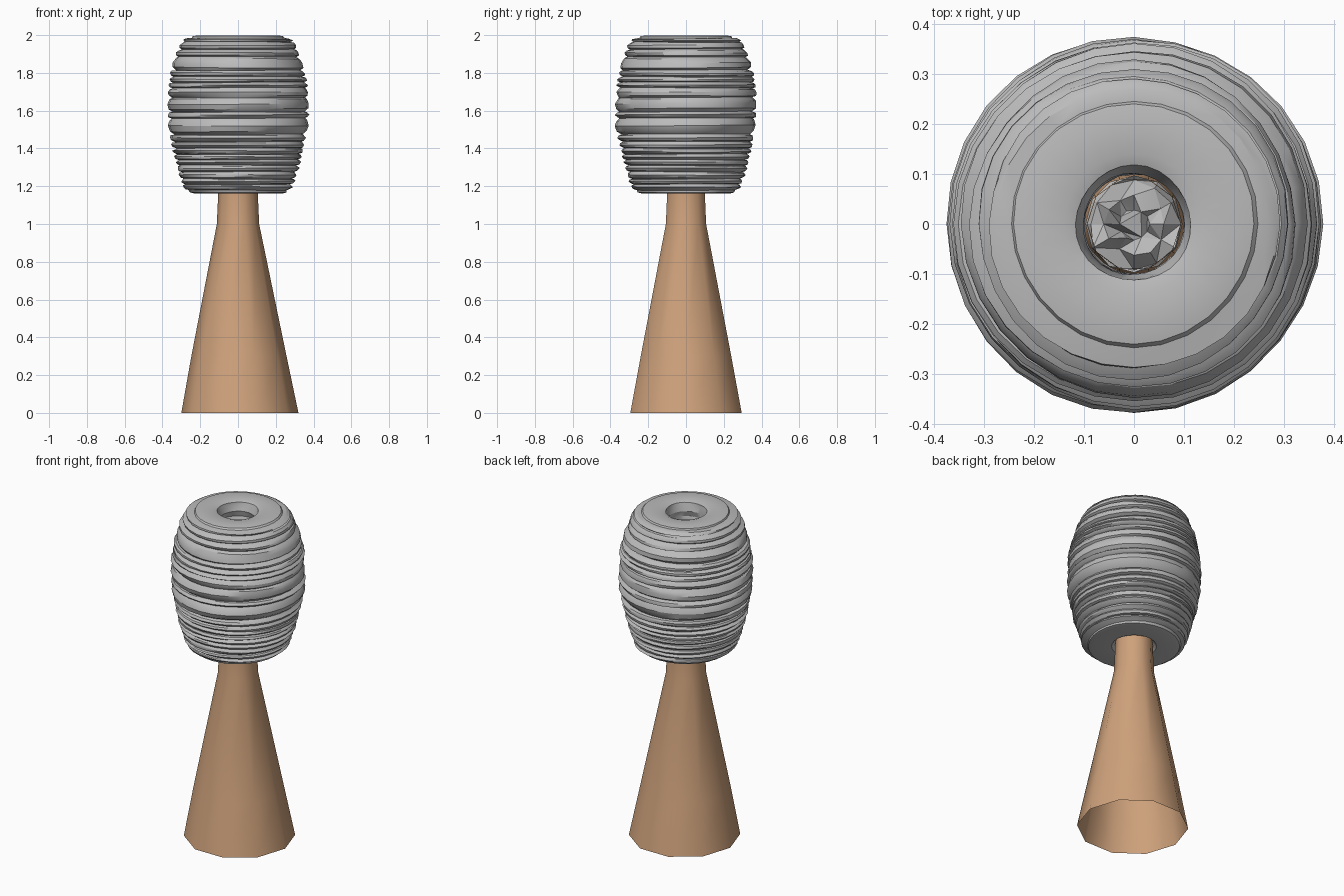
import bpy, bmesh, random
from math import sin, cos, pi, tau

random.seed(4)
if "Cube" in bpy.data.objects:
    bpy.data.objects.remove(bpy.data.objects["Cube"])


def material(name, rgb):
    m = bpy.data.materials.new(name)
    m.use_nodes = True
    m.diffuse_color = (*rgb, 1)
    m.node_tree.nodes["Principled BSDF"].inputs["Base Color"].default_value = (*rgb, 1)
    return m


def finish(name, bm, mat, angle):
    mesh = bpy.data.meshes.new(name)
    bm.to_mesh(mesh)
    bm.free()
    ob = bpy.data.objects.new(name, mesh)
    bpy.context.collection.objects.link(ob)
    mesh.materials.append(mat)
    bpy.ops.object.select_all(action="DESELECT")
    bpy.context.view_layer.objects.active = ob
    ob.select_set(True)
    bpy.ops.object.shade_smooth_by_angle(angle=angle)
    return ob


def loft(bm, rings, closed=False):
    """Join rings of points, each given as a list of coordinates."""
    loops = [[bm.verts.new(p) for p in ring] for ring in rings]
    pairs = list(zip(loops, loops[1:]))
    if closed:
        pairs.append((loops[-1], loops[0]))
    for a, b in pairs:
        for i in range(len(a)):
            j = (i + 1) % len(a)
            bm.faces.new((a[i], a[j], b[j], b[i]))


def circle(r, z, sides, wobble=0.0, lift=0.0, shift=0.0):
    p, q = random.uniform(0, tau), random.uniform(0, tau)
    ring = []
    for i in range(sides):
        t = tau * i / sides
        rr = r + wobble * (sin(t + p) + sin(3 * t + q)) / 2
        ring.append((shift + rr * cos(t), rr * sin(t), z + lift * sin(t + q)))
    return ring


def envelope(z):
    """Outer radius of the wound thread at a given height."""
    pts = [(1.16, .265), (1.2, .29), (1.3, .322), (1.4, .345), (1.52, .37), (1.62, .372),
           (1.74, .366), (1.83, .348), (1.9, .325), (1.96, .3), (2.0, .26)]
    for (a, ra), (b, rb) in zip(pts, pts[1:]):
        if z <= b:
            return ra + (rb - ra) * (z - a) / (b - a)
    return pts[-1][1]


tan = material("tan cardboard", (0.62, 0.36, 0.20))
grey = material("grey thread", (0.50, 0.50, 0.50))

# Hollow tapered core, open at the bottom
bm = bmesh.new()
loft(bm, [circle(r, z, 10, shift=s) for r, z, s in
          [(.31, 0, .01), (.252, .3, .005), (.112, 1.0, 0), (.105, 1.16, 0), (.093, 1.8, 0)]])
finish("core_cone", bm, tan, pi / 4)

# Wound thread: irregular ridges outside, flat ends, ridged hole
sides = 28
grooves = [1.18, 1.21, 1.24, 1.275, 1.31, 1.34, 1.37, 1.4, 1.435, 1.475, 1.56,
           1.595, 1.67, 1.72, 1.75, 1.78, 1.815, 1.885, 1.925, 1.965, 1.985]
rings = [circle(.125, 1.165, sides), circle(.235, 1.162, sides, .004), circle(.255, 1.167, sides, .004)]
for a, b in zip(grooves, grooves[1:]):
    h = b - a
    depth = .017 if h < .06 else .021
    lift = .004 if h < .06 else .008
    rings.append(circle(envelope(a) - depth, a, sides, .005, .002))
    for f, d in ((.2, .002), (.55, -.003), (.86, .006)):
        rings.append(circle(envelope(a + f * h) - d, a + f * h, sides, .005, lift * .5))
rings += [circle(.246, 1.985, sides, .003), circle(.24, 1.994, sides, .003),
          circle(.21, 1.999, sides), circle(.14, 1.998, sides), circle(.115, 1.99, sides, .004)]
for k in range(24):
    z = 1.975 - k * .034
    rings.append(circle(.101 if k % 2 else .112, z, sides, .003))
bm = bmesh.new()
loft(bm, rings, closed=True)
bmesh.ops.recalc_face_normals(bm, faces=bm.faces)
finish("thread_winding", bm, grey, pi / 6)

# Crumpled thread end closing the inside of the core
bm = bmesh.new()
crumple = [[(x, y, z + random.uniform(-.03, .03)) for x, y, z in circle(r, 1.72, 12, r * .1)]
           for r in (.09, .06, .03)]
crumple.insert(0, circle(.097, 1.70, 12))
loft(bm, crumple)
bm.verts.ensure_lookup_table()
bm.faces.new(bm.verts[-12:])
bmesh.ops.triangulate(bm, faces=bm.faces)
bmesh.ops.recalc_face_normals(bm, faces=bm.faces)
finish("thread_end", bm, grey, pi / 9)
